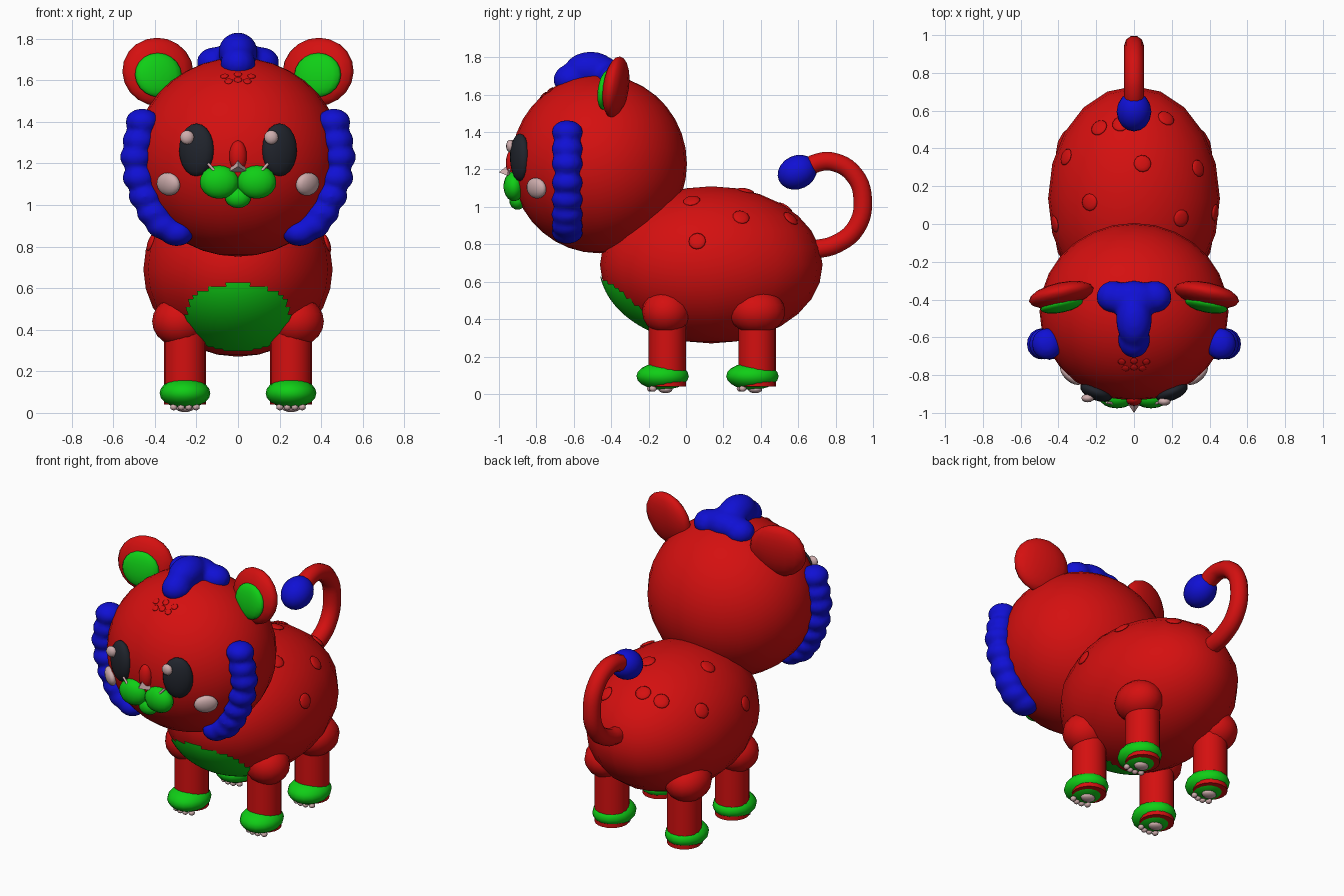
import bpy, bmesh, math
from mathutils import Matrix, Vector, Euler

cube = bpy.data.objects.get("Cube")
if cube:
    bpy.data.objects.remove(cube, do_unlink=True)


def material(name, r, g, b):
    m = bpy.data.materials.new(name)
    m.use_nodes = True
    m.diffuse_color = (r, g, b, 1)
    m.node_tree.nodes["Principled BSDF"].inputs["Base Color"].default_value = (r, g, b, 1)
    return m


RED = material("red fur", 0.66, 0.005, 0.005)
GREEN = material("green trim", 0.005, 0.62, 0.008)
BLUE = material("blue mane", 0.005, 0.005, 0.66)
DARK = material("dark eye", 0.015, 0.018, 0.026)
PINK = material("pale pink", 0.62, 0.42, 0.42)


def finish(name, bm, mat, smooth=True):
    mesh = bpy.data.meshes.new(name)
    bm.to_mesh(mesh)
    bm.free()
    mesh.materials.append(mat)
    for p in mesh.polygons:
        p.use_smooth = smooth
    ob = bpy.data.objects.new(name, mesh)
    bpy.context.collection.objects.link(ob)
    return ob


def placed(centre, rot, radii):
    r = rot if isinstance(rot, Matrix) else Euler([math.radians(a) for a in rot]).to_matrix()
    return Matrix.Translation(centre) @ r.to_4x4() @ Matrix.Diagonal((*radii, 1))


def ball(name, centre, radii, mat, rot=(0, 0, 0), seg=16, rings=10):
    bm = bmesh.new()
    bmesh.ops.create_uvsphere(bm, u_segments=seg, v_segments=rings, radius=1,
                              matrix=placed(centre, rot, radii))
    return finish(name, bm, mat)


def blob(name, parts, mat):
    """Overlapping balls fused into one soft lump."""
    bm = bmesh.new()
    for centre, radii in parts:
        bmesh.ops.create_uvsphere(bm, u_segments=20, v_segments=12, radius=1,
                                  matrix=placed(centre, (0, 0, 0), radii))
    ob = finish(name, bm, mat)
    fuse = ob.modifiers.new("fuse", 'REMESH')
    fuse.mode = 'VOXEL'
    fuse.voxel_size = 0.016
    fuse.use_smooth_shade = True
    soft = ob.modifiers.new("soften", 'SMOOTH')
    soft.iterations = 4
    return ob


def tube(name, points, radius, mat):
    cu = bpy.data.curves.new(name, 'CURVE')
    cu.dimensions = '3D'
    cu.bevel_depth = radius
    cu.bevel_resolution = 3
    cu.resolution_u = 5
    cu.use_fill_caps = True
    sp = cu.splines.new('BEZIER')
    sp.bezier_points.add(len(points) - 1)
    for bp, p in zip(sp.bezier_points, points):
        bp.co = p
        bp.handle_left_type = bp.handle_right_type = 'AUTO'
    cu.materials.append(mat)
    ob = bpy.data.objects.new(name, cu)
    bpy.context.collection.objects.link(ob)
    return ob


BODY_C, BODY_R = Vector((0, 0.135, 0.69)), Vector((0.455, 0.595, 0.42))
HEAD_C, HEAD_R = Vector((0, -0.465, 1.23)), Vector((0.5, 0.47, 0.478))


def spot(name, centre, radii, x, y, size):
    """Raised disc lying on the upper side of an ellipsoid."""
    u, v = (x - centre.x) / radii.x, (y - centre.y) / radii.y
    w = math.sqrt(max(0.0, 1 - u * u - v * v))
    normal = Vector((u / radii.x, v / radii.y, w / radii.z))
    pos = (x, y, centre.z + w * radii.z)
    turn = normal.to_track_quat('Z', 'Y').to_matrix()
    ball(name, pos, (size, size, size * 0.25), RED, turn, 12, 6)


# Body and head
ball("body", BODY_C, BODY_R, RED, seg=20, rings=14)
ball("head", HEAD_C, HEAD_R, RED, seg=28, rings=18)

# Belly patch: a thin shell trimmed to a rounded shape
bm = bmesh.new()
bmesh.ops.create_uvsphere(bm, u_segments=96, v_segments=64, radius=1,
                          matrix=placed(BODY_C, (0, 0, 0), BODY_R * 1.008))


def outside_patch(c):
    return c.y > 0 or abs(c.x / 0.25) ** 2.4 + abs((c.z - 0.46) / 0.16) ** 2.4 > 1


bmesh.ops.delete(bm, geom=[f for f in bm.faces if outside_patch(f.calc_center_median())],
                 context='FACES')
finish("belly_patch", bm, GREEN)

# Spots on the back and forehead
for x, y in [(-0.185, 0.51), (-0.07, 0.53), (-0.36, 0.355), (0.045, 0.32), (0.34, 0.295),
             (-0.235, 0.115), (0.25, 0.03), (-0.42, 0.0), (0.43, 0.06), (0.17, 0.56)]:
    spot("back_spot", BODY_C, BODY_R, x, y, 0.046)
for x, y in [(-0.065, -0.73), (0, -0.725), (0.065, -0.73), (-0.045, -0.765), (0.045, -0.765), (0, -0.76)]:
    spot("forehead_spot", HEAD_C, HEAD_R, x, y, 0.02)

# Legs, paws, pads and toes
for s, side in ((1, "left"), (-1, "right")):
    for y, end, hip in ((-0.1, "front", 0.13), (0.38, "rear", 0.152)):
        tag = f"{end}_{side}_"
        x = 0.255 * s
        bm = bmesh.new()
        bmesh.ops.create_cone(bm, cap_ends=True, segments=20, radius1=0.1, radius2=0.1,
                              depth=0.38, matrix=Matrix.Translation((x, y, 0.23)))
        leg = finish(tag + "leg", bm, RED)
        for p in leg.data.polygons:
            p.use_smooth = abs(p.normal.z) < 0.5
        ball(tag + "shoulder", (x + 0.025 * s, y + 0.17 * (hip - 0.13) - 0.005, 0.44),
             (0.133, hip, 0.12), RED)
        ball(tag + "paw", (x, y - 0.025, 0.095), (0.122, 0.14, 0.073), GREEN)
        ball(tag + "pad", (x, y - 0.01, 0.024), (0.045, 0.038, 0.02), PINK, seg=12, rings=8)
        for i in (-1.5, -0.5, 0.5, 1.5):
            ball(tag + "toe", (x + i * 0.036, y - 0.095 + 0.012 * abs(i), 0.028),
                 (0.018, 0.02, 0.016), PINK, seg=10, rings=6)

# Ears, side mane and paired face parts
MANE = [(0.46, 1.4), (0.475, 1.31), (0.487, 1.23), (0.475, 1.13), (0.445, 1.04),
        (0.405, 0.96), (0.36, 0.9), (0.295, 0.865)]
for s, side in ((1, "left"), (-1, "right")):
    ball(side + "_ear", (0.385 * s, -0.375, 1.64), (0.175, 0.062, 0.166), RED, (-8, 0, -12 * s))
    ball(side + "_inner_ear", (0.383 * s, -0.43, 1.625), (0.115, 0.036, 0.107), GREEN,
         (-8, 0, -12 * s))
    blob(side + "_mane", [((x * s, -0.635, z), (0.083, 0.086, 0.064)) for x, z in MANE], BLUE)
    ball(side + "_eye", (0.2 * s, -0.888, 1.265), (0.09, 0.045, 0.127), DARK, (0, 0, 22 * s))
    ball(side + "_cheek", (0.335 * s, -0.8, 1.1), (0.07, 0.032, 0.056), PINK, (10, 0, 42 * s))
    ball(side + "_muzzle", (0.09 * s, -0.92, 1.11), (0.094, 0.056, 0.08), GREEN)
    tube(side + "_whisker", [(0.145 * s, -0.945, 1.2), (0.105 * s, -0.95, 1.155)], 0.007, PINK)
for x, y, side in ((0.16, -0.94, "left"), (-0.245, -0.922, "right")):
    ball(side + "_eye_glint", (x, y, 1.325), (0.034, 0.022, 0.034), PINK, seg=12, rings=8)

# Chin, nose bridge and nose
ball("chin", (0, -0.9, 1.035), (0.062, 0.045, 0.05), GREEN)
ball("nose_bridge", (0, -0.928, 1.235), (0.042, 0.035, 0.075), RED)
bm = bmesh.new()
bmesh.ops.create_cone(bm, cap_ends=True, segments=3, radius1=0.055, radius2=0, depth=0.07,
                      matrix=Matrix.Translation((0, -0.965, 1.185)) @ Matrix.Rotation(math.pi / 2, 4, 'X'))
finish("nose", bm, PINK, smooth=False)

# Hair tuft
blob("hair_tuft", [((0, -0.61, 1.68), (0.085, 0.1, 0.085)),
                   ((0, -0.51, 1.735), (0.095, 0.14, 0.095)),
                   ((0, -0.4, 1.7), (0.14, 0.1, 0.085)),
                   ((0.11, -0.385, 1.685), (0.09, 0.085, 0.075)),
                   ((-0.11, -0.385, 1.685), (0.09, 0.085, 0.075))], BLUE)

# Tail and its tip
TAIL = [(0.68, 0.77), (0.8, 0.8), (0.91, 0.89), (0.945, 1.04), (0.9, 1.17),
        (0.79, 1.24), (0.7, 1.235), (0.62, 1.19)]
tube("tail", [(0, y, z) for y, z in TAIL], 0.052, RED)
ball("tail_tip", (0, 0.595, 1.185), (0.092, 0.108, 0.09), BLUE, (25, 0, 0))
